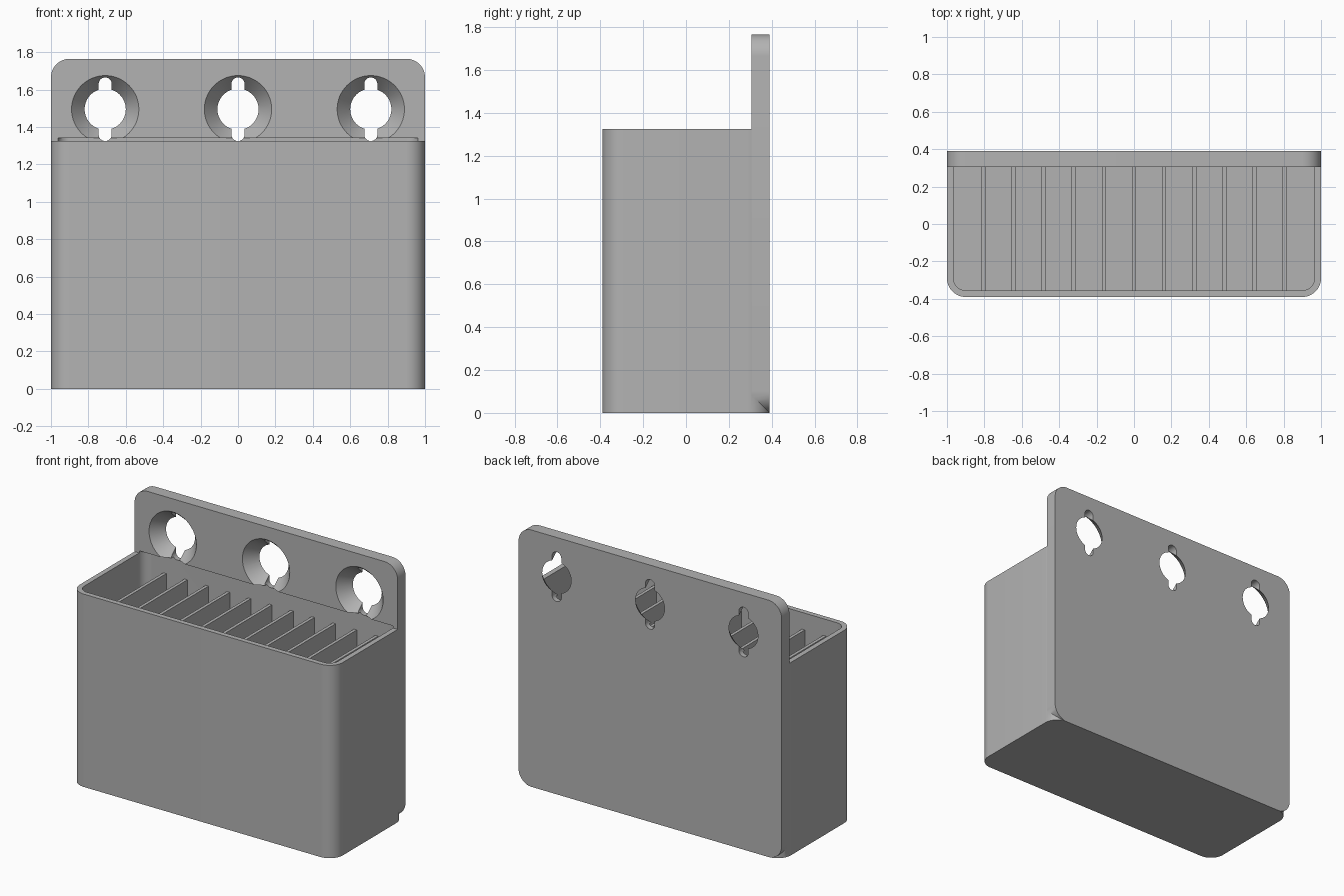
import bpy, bmesh, math
from mathutils import Matrix, Vector

cube = bpy.data.objects.get("Cube")
if cube:
    bpy.data.objects.remove(cube)

grey = bpy.data.materials.new("plain grey")
grey.use_nodes = True
COLOUR = (0.45, 0.45, 0.45, 1)
grey.diffuse_color = COLOUR
grey.node_tree.nodes["Principled BSDF"].inputs["Base Color"].default_value = COLOUR


def make_object(name, bm):
    bmesh.ops.recalc_face_normals(bm, faces=bm.faces)
    mesh = bpy.data.meshes.new(name)
    bm.to_mesh(mesh)
    bm.free()
    mesh.materials.append(grey)
    obj = bpy.data.objects.new(name, mesh)
    bpy.context.collection.objects.link(obj)
    return obj


def block(name, low, high, radius=0, axis=2, segments=12):
    """Box between two corners, with the edges along one axis rounded."""
    low, high = Vector(low), Vector(high)
    bm = bmesh.new()
    bmesh.ops.create_cube(bm, size=1)
    bmesh.ops.scale(bm, vec=high - low, verts=bm.verts)
    bmesh.ops.translate(bm, vec=(low + high) / 2, verts=bm.verts)
    if radius:
        edges = [e for e in bm.edges
                 if abs((e.verts[0].co - e.verts[1].co).normalized()[axis]) > 0.9]
        bmesh.ops.bevel(bm, geom=edges, offset=radius, offset_type='OFFSET',
                        segments=segments, profile=0.5, affect='EDGES')
    return make_object(name, bm)


def countersink(name, x, z, y_front, y_back, r_front, r_back):
    """Cone whose radii are exact on both faces, overshooting each a little."""
    extra = 0.01
    step = (r_front - r_back) / (y_back - y_front) * extra
    bm = bmesh.new()
    turn = Matrix.Translation((x, (y_front + y_back) / 2, z)) @ Matrix.Rotation(math.pi / 2, 4, 'X')
    bmesh.ops.create_cone(bm, cap_ends=True, segments=64,
                          radius1=r_back - step, radius2=r_front + step,
                          depth=y_back - y_front + 2 * extra, matrix=turn)
    return make_object(name, bm)


def combine(target, tool, operation):
    """Apply a boolean and drop the tool object."""
    mod = target.modifiers.new(operation.title(), 'BOOLEAN')
    mod.operation, mod.solver, mod.object = operation, 'EXACT', tool
    bpy.context.view_layer.objects.active = target
    bpy.ops.object.modifier_apply(modifier=mod.name)
    bpy.data.objects.remove(tool)


# Overall sizes
DEPTH, WALL, CORNER = 0.39, 0.035, 0.1
BIN_TOP, PLATE_TOP, PLATE_FRONT = 1.325, 1.765, 0.305
HOLE_Z = 1.495

# Bin joined to the mounting plate, then hollowed slightly above the rim
body = block("bin_and_back_plate", (-1, -DEPTH, 0), (1, DEPTH, BIN_TOP), CORNER)
plate = block("back_plate", (-1, PLATE_FRONT, 0), (1, DEPTH, PLATE_TOP), CORNER, axis=1)
combine(body, plate, 'UNION')
cavity = block("cavity", (WALL - 1, WALL - DEPTH, WALL),
               (1 - WALL, DEPTH - WALL, BIN_TOP + 0.015), CORNER - WALL)
combine(body, cavity, 'DIFFERENCE')

# Countersunk mounting holes with a round-ended vertical slot
for x in (-0.71, 0, 0.71):
    combine(body, countersink("hole", x, HOLE_Z, PLATE_FRONT, DEPTH, 0.18, 0.11), 'DIFFERENCE')
    slot = block("slot", (x - 0.035, 0.25, HOLE_Z - 0.17), (x + 0.035, 0.45, HOLE_Z + 0.17),
                 0.0345, axis=1, segments=8)
    combine(body, slot, 'DIFFERENCE')

bpy.ops.object.select_all(action='DESELECT')
body.select_set(True)
bpy.context.view_layer.objects.active = body
bpy.ops.object.shade_smooth_by_angle(angle=math.radians(30))

# Thin dividers, their ends sunk into the walls and floor
for i in range(-5, 6):
    x = i * 0.161
    block(f"divider_{i + 6}", (x - 0.011, -0.37, 0.02), (x + 0.011, 0.37, 1.21))
